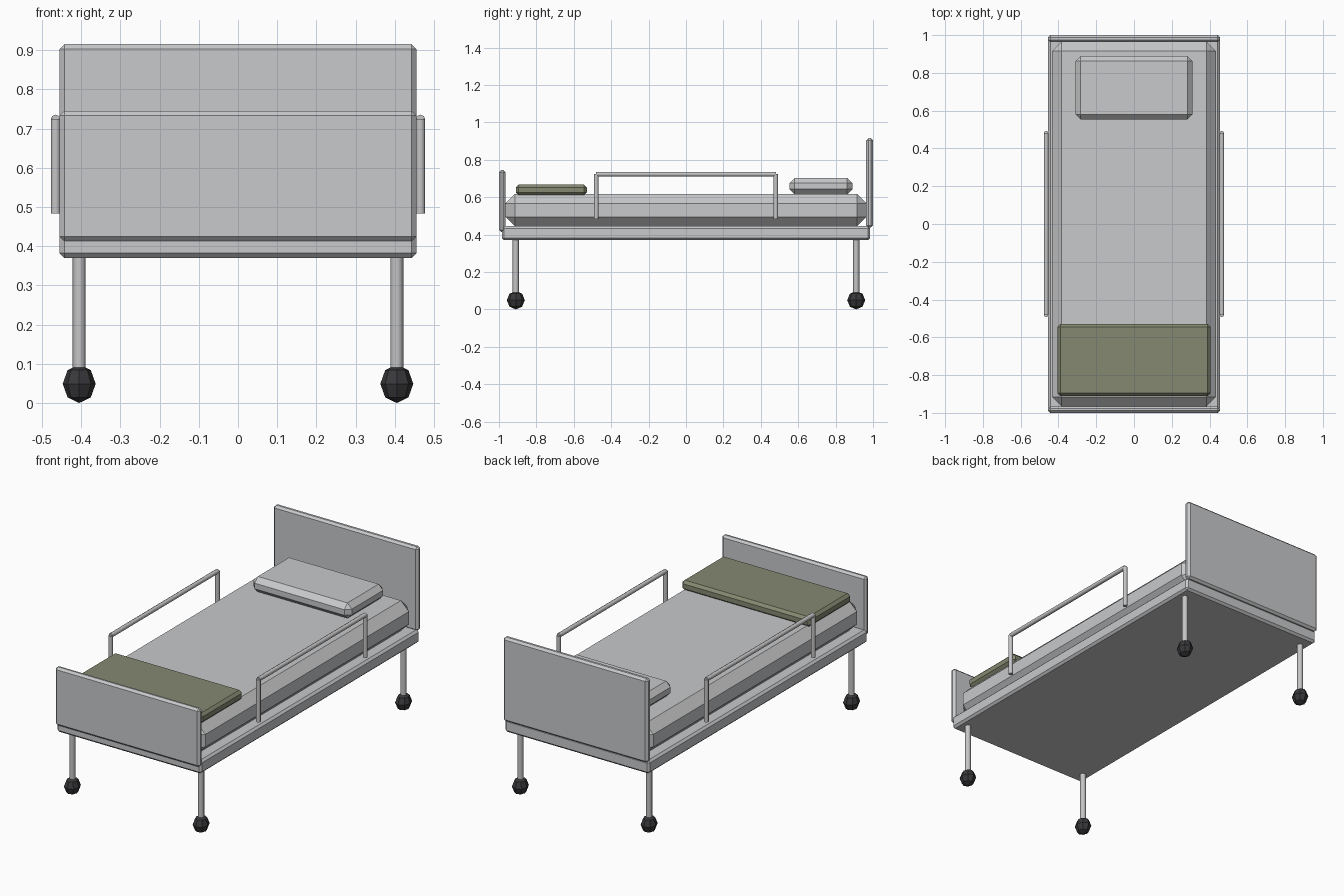
import bpy, bmesh, math
from mathutils import Matrix, Vector

if "Cube" in bpy.data.objects:
    bpy.data.objects.remove(bpy.data.objects["Cube"])


def material(name, rgb):
    m = bpy.data.materials.new(name)
    m.diffuse_color = (*rgb, 1)
    m.use_nodes = True
    m.node_tree.nodes["Principled BSDF"].inputs["Base Color"].default_value = m.diffuse_color
    return m


FRAME = material("frame_grey", (0.58, 0.585, 0.60))
LINEN = material("linen_white", (0.58, 0.585, 0.595))
METAL = material("rail_metal", (0.56, 0.56, 0.57))
OLIVE = material("blanket_olive", (0.235, 0.25, 0.165))
RUBBER = material("caster_rubber", (0.04, 0.04, 0.044))


def finish(bm, name, mat):
    me = bpy.data.meshes.new(name)
    bm.to_mesh(me)
    bm.free()
    me.materials.append(mat)
    ob = bpy.data.objects.new(name, me)
    bpy.context.collection.objects.link(ob)
    return ob


def box(name, lo, hi, bevel, mat):
    """Chamfered box between two corners."""
    lo, hi = Vector(lo), Vector(hi)
    bm = bmesh.new()
    bmesh.ops.create_cube(bm, size=1)
    bmesh.ops.scale(bm, vec=hi - lo, verts=bm.verts)
    bmesh.ops.translate(bm, vec=(lo + hi) / 2, verts=bm.verts)
    bmesh.ops.bevel(bm, geom=bm.edges[:], offset=bevel, segments=1, affect='EDGES')
    return finish(bm, name, mat)


def rod(name, a, b, r, mat):
    """Eight-sided rod between two points."""
    a, b = Vector(a), Vector(b)
    bm = bmesh.new()
    turn = (b - a).to_track_quat('Z', 'Y').to_matrix().to_4x4()
    bmesh.ops.create_cone(bm, cap_ends=True, segments=8, radius1=r, radius2=r,
                          depth=(b - a).length,
                          matrix=Matrix.Translation((a + b) / 2) @ turn)
    for f in bm.faces:
        f.smooth = len(f.verts) == 4
    for e in bm.edges:
        e.smooth = all(f.smooth for f in e.link_faces)
    return finish(bm, name, mat)


def caster(name, x, y):
    bm = bmesh.new()
    bmesh.ops.create_uvsphere(bm, u_segments=8, v_segments=4, radius=1)
    bmesh.ops.scale(bm, vec=(0.042, 0.048, 0.049), verts=bm.verts)
    bmesh.ops.translate(bm, vec=(x, y, 0.049), verts=bm.verts)
    return finish(bm, name, RUBBER)


# Base and end boards
box("bed_base", (-0.455, -0.985, 0.37), (0.455, 0.985, 0.445), 0.012, FRAME)
box("headboard", (-0.455, 0.963, 0.437), (0.455, 1.0, 0.915), 0.012, FRAME)
box("footboard", (-0.455, -1.0, 0.413), (0.455, -0.966, 0.745), 0.012, FRAME)

# Bedding
box("mattress", (-0.435, -0.965, 0.445), (0.435, 0.965, 0.617), 0.05, LINEN)
box("pillow", (-0.31, 0.553, 0.615), (0.31, 0.89, 0.703), 0.028, LINEN)
box("blanket", (-0.405, -0.91, 0.61), (0.405, -0.53, 0.667), 0.015, OLIVE)

# Legs, casters and side rails, mirrored left and right
for sx, side in ((-1, "left"), (1, "right")):
    for sy, end in ((-1, "front"), (1, "back")):
        x, y = sx * 0.405, sy * 0.91
        rod(f"{end}_{side}_leg", (x, y, 0.06), (x, y, 0.38), 0.0165, METAL)
        caster(f"{end}_{side}_caster", x, y)
        rod(f"{end}_{side}_rail_post", (sx * 0.465, sy * 0.48, 0.483),
            (sx * 0.465, sy * 0.48, 0.724), 0.0125, METAL)
    rod(f"{side}_rail_bar", (sx * 0.465, -0.48, 0.723),
        (sx * 0.465, 0.48, 0.723), 0.0125, METAL)
